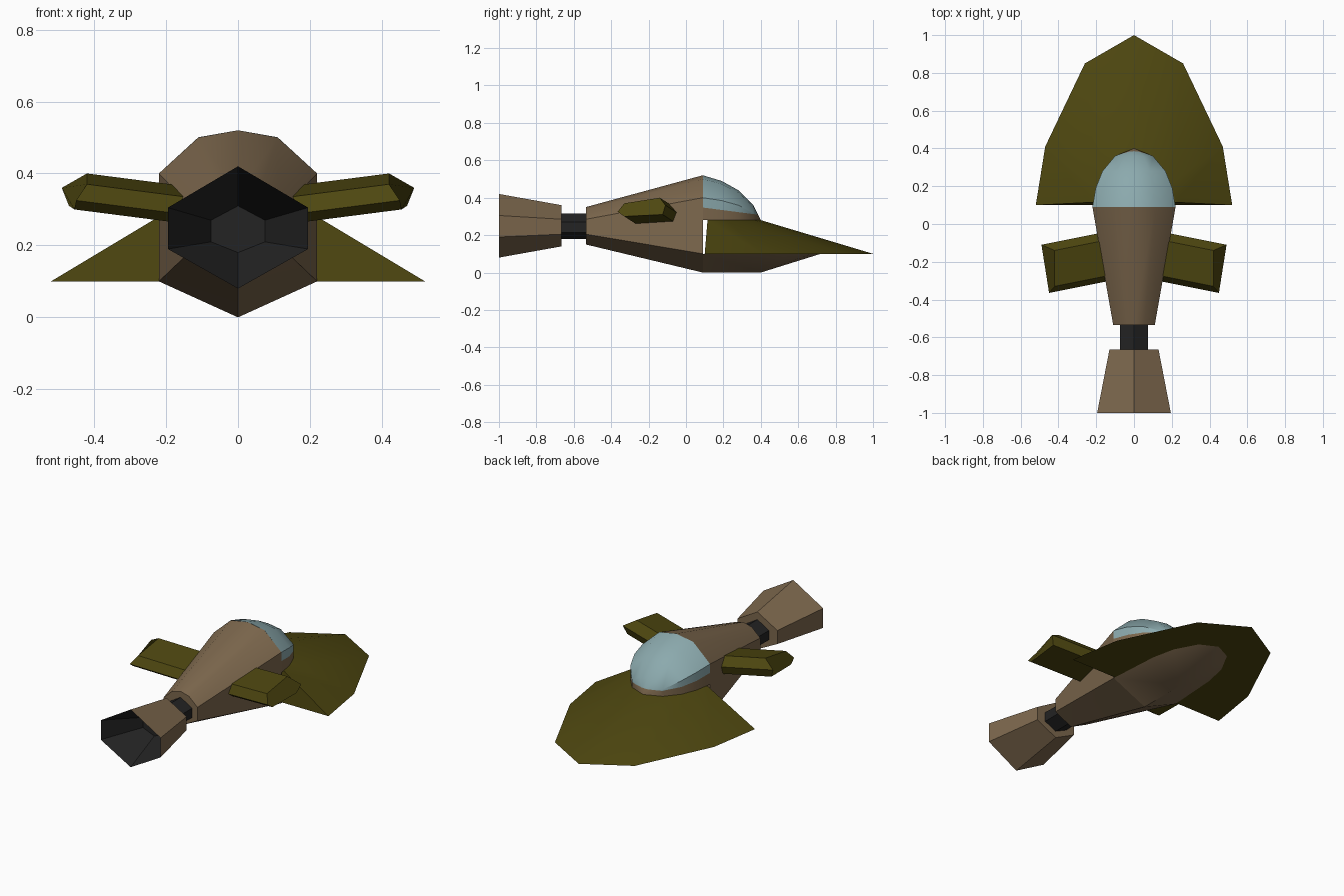
import bpy, bmesh, math
from mathutils import Vector

cube = bpy.data.objects.get("Cube")
if cube:
    bpy.data.objects.remove(cube, do_unlink=True)


def material(name, rgb):
    m = bpy.data.materials.new(name)
    m.use_nodes = True
    m.diffuse_color = (*rgb, 1)
    bsdf = m.node_tree.nodes["Principled BSDF"]
    bsdf.inputs["Base Color"].default_value = (*rgb, 1)
    bsdf.inputs["Roughness"].default_value = 0.8
    return m


tan = material("tan_hull", (0.205, 0.138, 0.075))
olive = material("olive_panel", (0.075, 0.062, 0.005))
glass = material("pale_blue_glass", (0.26, 0.40, 0.42))
dark = material("dark_metal", (0.017, 0.017, 0.017))


def finish(name, bm, mats, angle):
    bmesh.ops.recalc_face_normals(bm, faces=bm.faces)
    mesh = bpy.data.meshes.new(name)
    bm.to_mesh(mesh)
    bm.free()
    for m in mats:
        mesh.materials.append(m)
    ob = bpy.data.objects.new(name, mesh)
    bpy.context.collection.objects.link(ob)
    bpy.ops.object.select_all(action="DESELECT")
    bpy.context.view_layer.objects.active = ob
    ob.select_set(True)
    bpy.ops.object.shade_smooth_by_angle(angle=math.radians(angle))
    return ob


def mirrored(points):
    return points + [(-x, y, z) for x, y, z in points if x > 0]


def convex(points):
    """Wrap a set of section points in one closed solid."""
    bm = bmesh.new()
    for p in points:
        bm.verts.new(p)
    res = bmesh.ops.convex_hull(bm, input=bm.verts)
    inner = {v for v in res["geom_interior"] if isinstance(v, bmesh.types.BMVert)}
    bmesh.ops.delete(bm, geom=list(inner), context="VERTS")
    bmesh.ops.dissolve_limit(bm, angle_limit=0.02, verts=bm.verts, edges=bm.edges)
    return bm


def hexagon(y, w, top, upper, lower, bottom):
    return [(0, y, top), (w, y, upper), (w, y, lower),
            (0, y, bottom), (-w, y, lower), (-w, y, upper)]


def loft(rings):
    """Skin rings in order and cap both ends."""
    bm = bmesh.new()
    rows = [[bm.verts.new(p) for p in r] for r in rings]
    bm.faces.new(rows[0])
    for a, b in zip(rows, rows[1:]):
        for i in range(len(a)):
            j = (i + 1) % len(a)
            bm.faces.new((a[i], a[j], b[j], b[i]))
    bm.faces.new(rows[-1])
    return bm


# Tapering main body
body = []
for y, profile in ((-0.535, [(0, .35), (.055, .335), (.11, .285), (.11, .205), (0, .15)]),
                   (0.09, [(0, .52), (.11, .50), (.22, .40), (.22, .10), (0, 0)])):
    body += [(x, y, z) for x, z in profile]
finish("body", convex(mirrored(body)), [tan], 32)

# Keel under the prow
keel = [(.22, .09, .10), (0, .09, 0), (0, .40, 0), (.20, .40, .10),
        (.17, .54, .10), (.10, .67, .10), (0, .72, .10)]
finish("keel", convex(mirrored(keel)), [tan], 32)

# Broad sloping prow
prow = [(.52, .10, .10), (.47, .41, .10), (.26, .85, .10), (0, 1, .10),
        (.22, .115, .28), (.20, .22, .28), (.165, .29, .28), (.10, .365, .28), (0, .40, .28)]
finish("prow", convex(mirrored(prow)), [olive], 30)

# Canopy: glass dome above a thin tan sill
base = 0.28
dome = []
for y, w, h in ((.09, .22, .52), (.19, .203, .49), (.28, .167, .44), (.36, .10, .36), (.40, 0, base)):
    rise = h - base
    dome += [(0, y, h), (w / 2, y, h - .08 * rise), (w, y, base + .5 * rise), (w, y, base)]
bm = convex(mirrored(sorted(set(dome))))
cut_point, cut_normal = Vector((0, .11, .345)), Vector((0, .13, 1)).normalized()
bmesh.ops.bisect_plane(bm, geom=bm.verts[:] + bm.edges[:] + bm.faces[:],
                       plane_co=cut_point, plane_no=cut_normal)
for f in bm.faces:
    above = (f.calc_center_median() - cut_point).dot(cut_normal) > 0
    f.material_index = 1 if above else 0
finish("canopy", bm, [tan, glass], 35)

# Side fins: six-sided blades with slanted tips
tip = [(.42, -.14, .40), (.49, -.11, .36), (.47, -.125, .31),
       (.455, -.33, .30), (.45, -.365, .325), (.42, -.33, .37)]
sweep = Vector((-.35, .07, -.045))
for side, sign in (("left", 1), ("right", -1)):
    root = [Vector(p) + sweep for p in tip]
    rings = [[(sign * p[0], p[1], p[2]) for p in ring] for ring in (root, tip)]
    finish(side + "_fin", loft(rings), [olive], 25)

# Narrow neck between body and nozzle
neck = (.075, .315, .27, .215, .18)
finish("neck", loft([hexagon(-.67, *neck), hexagon(-.53, *neck)]), [dark], 20)

# Flared nozzle with a dark hollow
bm = loft([hexagon(-.78, .075, .31, .27, .21, .18),
           hexagon(-1, .195, .42, .305, .19, .08),
           hexagon(-.665, .13, .36, .285, .205, .14)])
bm.faces.ensure_lookup_table()
for f in bm.faces[:7]:
    f.material_index = 1
finish("nozzle", bm, [tan, dark], 20)
